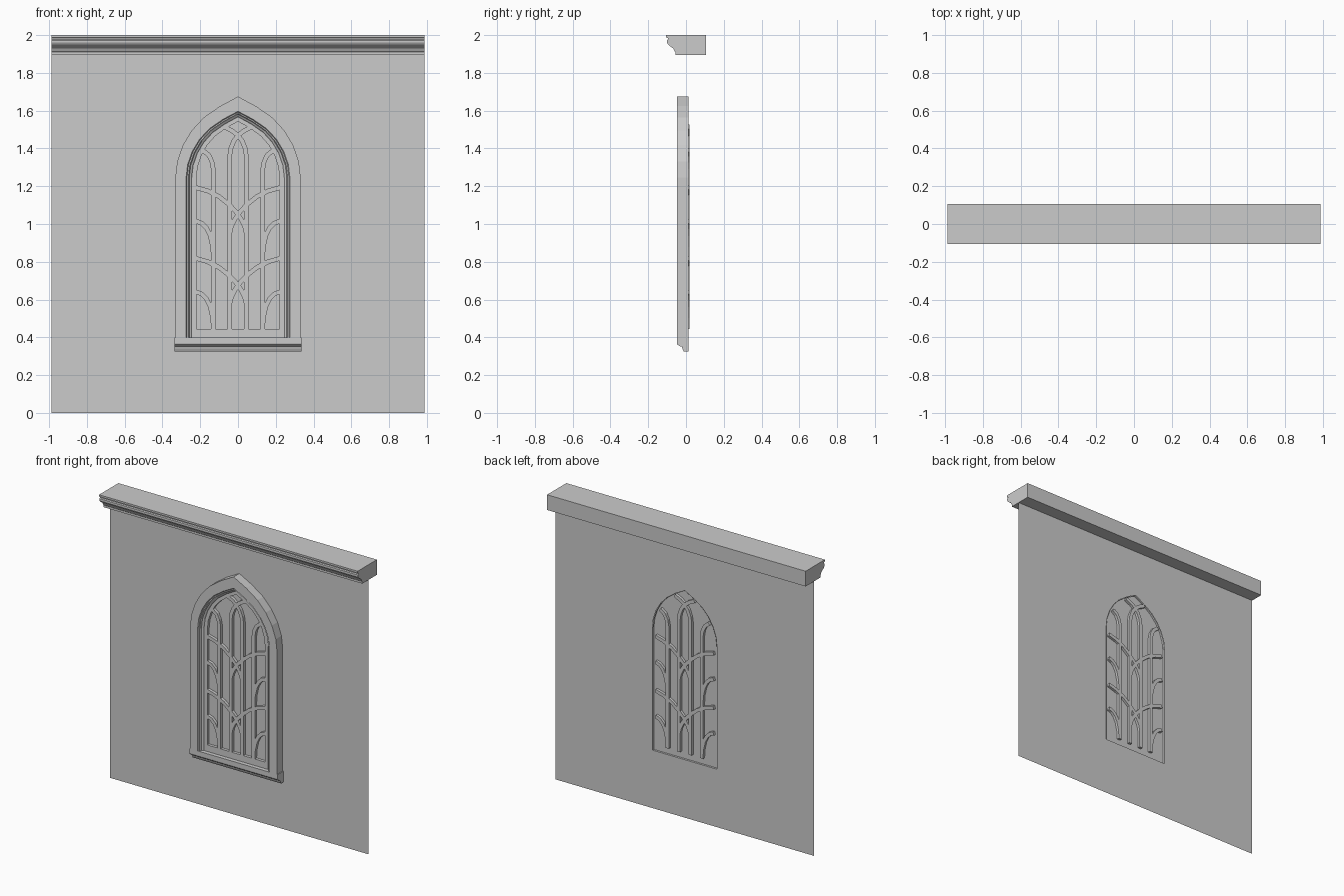
import bpy
from mathutils import Vector

if "Cube" in bpy.data.objects:
    bpy.data.objects.remove(bpy.data.objects["Cube"])

W = 0.9875      # half width of wall
BACK = 0.014    # wall plane
SPRING = 1.245  # height where the pointed arch starts
ARCH = [(1, 0), (.97, .2), (.88, .4), (.74, .58), (.55, .74), (.29, .88), (0, 1)]


def make(name, verts, faces):
    me = bpy.data.meshes.new(name)
    me.from_pydata(verts, [], faces)
    me.update()
    ob = bpy.data.objects.new(name, me)
    bpy.context.collection.objects.link(ob)
    return ob


def arch(w, apex, bottom):
    """Pointed-arch outline, from bottom right over the apex to bottom left."""
    right = [(w, bottom)] + [(w * a, SPRING + (apex - SPRING) * b) for a, b in ARCH]
    return right + [(-x, z) for x, z in reversed(right[:-1])]


def loft(name, rings, closed=False):
    """Skin between (w, apex, bottom, y) arch outlines."""
    verts, faces = [], []
    for w, apex, bottom, y in rings:
        verts += [(x, y, z) for x, z in arch(w, apex, bottom)]
    n = len(verts) // len(rings)
    for r in range(len(rings) - 1):
        for i in range(n if closed else n - 1):
            j = (i + 1) % n
            faces.append((r * n + i, r * n + j, (r + 1) * n + j, (r + 1) * n + i))
    return make(name, verts, faces)


def extrude_x(name, profile, half, open_back=False):
    """Extrude a (y, z) profile along x."""
    n = len(profile)
    verts = [(s * half, y, z) for s in (-1, 1) for y, z in profile]
    faces = [(i, (i + 1) % n, n + (i + 1) % n, n + i) for i in range(n - open_back)]
    faces += [tuple(range(n))[::-1], tuple(range(n, 2 * n))]
    return make(name, verts, faces)


def bar(name, path, width=.024, y0=-.02, y1=.018):
    """Flat bar following an (x, z) path, mirrored to the other side."""
    pts = [Vector(p) for p in path]
    verts, faces = [], []
    for i, p in enumerate(pts):
        t = (pts[min(i + 1, len(pts) - 1)] - pts[max(i - 1, 0)]).normalized()
        o = Vector((-t.y, t.x)) * width / 2
        for q, y in ((p + o, y0), (p - o, y0), (p - o, y1), (p + o, y1)):
            verts.append((q.x, y, q.y))
    for i in range(len(pts) - 1):
        a = 4 * i
        faces += [(a + k, a + (k + 1) % 4, a + 4 + (k + 1) % 4, a + 4 + k) for k in range(4)]
    e = len(verts) - 4
    faces += [(3, 2, 1, 0), (e, e + 1, e + 2, e + 3)]
    ob = make(name, verts, faces)
    ob.modifiers.new("Mirror", 'MIRROR').use_mirror_merge = False
    return ob


# wall sheet: half with the window opening, mirrored
hole = arch(.247, 1.568, .40)[:len(ARCH) + 1]
outline = [(0, .40)] + hole + [(0, 1.9), (W, 1.9), (W, 0), (0, 0)]
wall = make("wall", [(x, BACK, z) for x, z in outline], [tuple(range(len(outline)))[::-1]])
wall.modifiers.new("Mirror", 'MIRROR')

# cornice
extrude_x("cornice", [(.105, 1.895), (.105, 2), (-.105, 2), (-.105, 1.987), (-.095, 1.984),
                      (-.095, 1.977), (-.101, 1.972), (-.101, 1.96), (-.095, 1.95),
                      (-.08, 1.938), (-.067, 1.929), (-.06, 1.915), (-.055, 1.91),
                      (-.055, 1.895)], W)

# sill
extrude_x("sill", [(BACK, .325), (-.012, .325), (-.018, .337), (-.022, .35), (-.035, .354),
                   (-.046, .362), (-.048, .37), (-.048, .40), (BACK, .40)], .337, True)

# window surround with stepped inner moulding
loft("window_surround", [(.332, 1.675, .40, BACK), (.332, 1.675, .40, -.048),
                         (.275, 1.597, .40, -.048), (.27, 1.591, .40, -.04),
                         (.263, 1.585, .40, -.042), (.258, 1.578, .40, -.03),
                         (.25, 1.572, .40, -.026), (.245, 1.567, .40, -.02),
                         (.245, 1.567, .40, BACK)])

# sash and glass
loft("sash", [(.245, 1.567, .40, 0), (.245, 1.567, .40, -.02),
              (.22, 1.543, .445, -.02), (.22, 1.543, .445, 0)], True)
pane = arch(.245, 1.567, .40)
make("glass", [(x, 0, z) for x, z in pane], [tuple(range(len(pane)))])

# tracery uprights
bar("centre_upright", [(.044, .445), (.044, 1.36), (.038, 1.40), (.022, 1.44), (0, 1.469),
                       (-.03, 1.493), (-.075, 1.515)])
bar("side_upright", [(.131, .445), (.131, 1.29), (.138, 1.33), (.155, 1.365), (.187, 1.39)])

# crossing branches and side arcs, repeated on two levels
for dz in (0, -.375):
    bar("branch", [(.044, .95 + dz), (.036, .985 + dz), (.017, 1.025 + dz), (-.012, 1.066 + dz),
                   (-.05, 1.105 + dz), (-.10, 1.145 + dz), (-.16, 1.175 + dz),
                   (-.222, 1.193 + dz)])
    bar("side_arc", [(.131, .83 + dz), (.134, .88 + dz), (.148, .94 + dz), (.168, .98 + dz),
                     (.193, 1.005 + dz), (.222, 1.015 + dz)])
